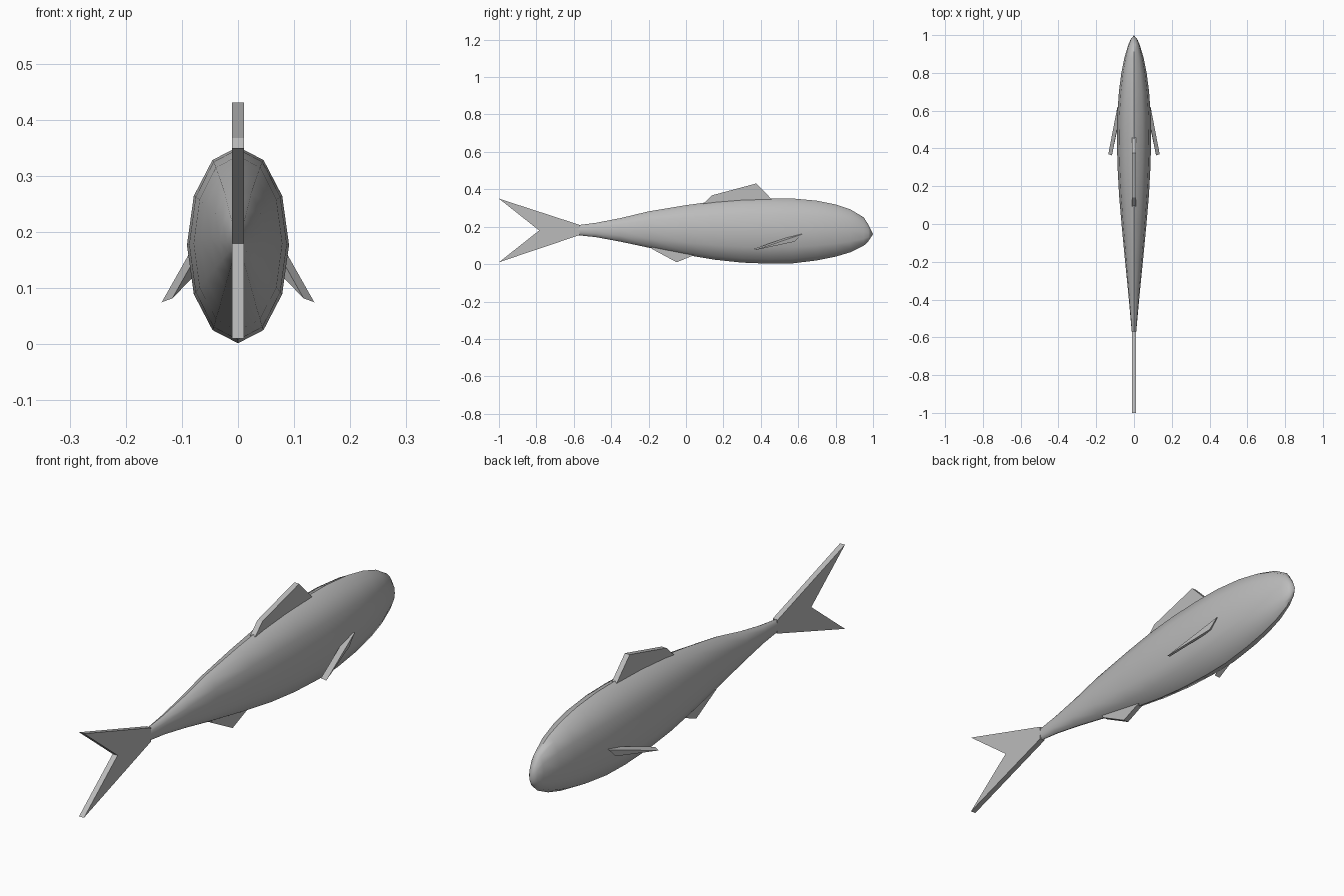
import bpy, bmesh, math
from mathutils import Vector

if "Cube" in bpy.data.objects:
    bpy.data.objects.remove(bpy.data.objects["Cube"])

grey = bpy.data.materials.new("fish grey")
grey.diffuse_color = (0.5, 0.5, 0.5, 1)
grey.use_nodes = True
grey.node_tree.nodes["Principled BSDF"].inputs["Base Color"].default_value = grey.diffuse_color


def finish(name, bm):
    bmesh.ops.recalc_face_normals(bm, faces=bm.faces)
    mesh = bpy.data.meshes.new(name)
    bm.to_mesh(mesh)
    bm.free()
    mesh.materials.append(grey)
    obj = bpy.data.objects.new(name, mesh)
    bpy.context.collection.objects.link(obj)
    return obj


def slab(name, outline, offset):
    """Flat outline thickened along an offset vector."""
    bm = bmesh.new()
    a = [bm.verts.new(p) for p in outline]
    b = [bm.verts.new(Vector(p) + Vector(offset)) for p in outline]
    bm.faces.new(a)
    bm.faces.new(b[::-1])
    for i in range(len(a)):
        j = (i + 1) % len(a)
        bm.faces.new((a[i], a[j], b[j], b[i]))
    return finish(name, bm)


def upright_fin(name, points, half=0.011):
    return slab(name, [(-half, y, z) for y, z in points], (2 * half, 0, 0))


# Body: twelve-sided oval rings (y, half width, bottom, top) closed by a nose tip
stations = [(-0.58, 0.011, 0.155, 0.208), (-0.48, 0.020, 0.144, 0.221),
            (-0.35, 0.032, 0.120, 0.246), (-0.2, 0.047, 0.088, 0.282),
            (0.0, 0.066, 0.049, 0.315), (0.15, 0.079, 0.024, 0.336),
            (0.3, 0.087, 0.008, 0.348), (0.45, 0.091, 0.002, 0.352),
            (0.57, 0.089, 0.004, 0.351), (0.7, 0.080, 0.020, 0.339),
            (0.8, 0.067, 0.040, 0.319), (0.88, 0.051, 0.064, 0.292),
            (0.95, 0.030, 0.098, 0.250), (0.975, 0.019, 0.122, 0.211)]
bm = bmesh.new()
rings = []
for y, w, lo, hi in stations:
    mid, h = (lo + hi) / 2, (hi - lo) / 2
    rings.append([bm.verts.new((w * math.sin(k * math.pi / 6), y,
                                mid + h * math.cos(k * math.pi / 6)))
                  for k in range(12)])
for r, s in zip(rings, rings[1:]):
    for k in range(12):
        n = (k + 1) % 12
        bm.faces.new((r[k], r[n], s[n], s[k]))
bm.faces.new(rings[0])
tip = bm.verts.new((0, 1.0, 0.16))
for k in range(12):
    bm.faces.new((rings[-1][k], rings[-1][(k + 1) % 12], tip))
body = finish("body", bm)
bpy.context.view_layer.objects.active = body
body.select_set(True)
bpy.ops.object.shade_smooth_by_angle(angle=math.radians(50))

# Fins along the middle of the body
upright_fin("tail_fin", [(-0.57, 0.21), (-1.0, 0.35), (-0.785, 0.18),
                         (-1.0, 0.01), (-0.57, 0.155)])
upright_fin("dorsal_fin", [(0.08, 0.31), (0.14, 0.368), (0.375, 0.431),
                           (0.47, 0.335)])
upright_fin("anal_fin", [(-0.19, 0.1), (-0.18, 0.08), (-0.05, 0.01),
                         (0.06, 0.055), (0.0, 0.1)])

# Paired side fins, swept back and down
for side, s in (("right", 1), ("left", -1)):
    slab(side + "_side_fin", [(s * 0.136, 0.37, 0.075), (s * 0.088, 0.62, 0.16),
                              (s * 0.092, 0.58, 0.12)], (-s * 0.019, -0.007, 0.007))
